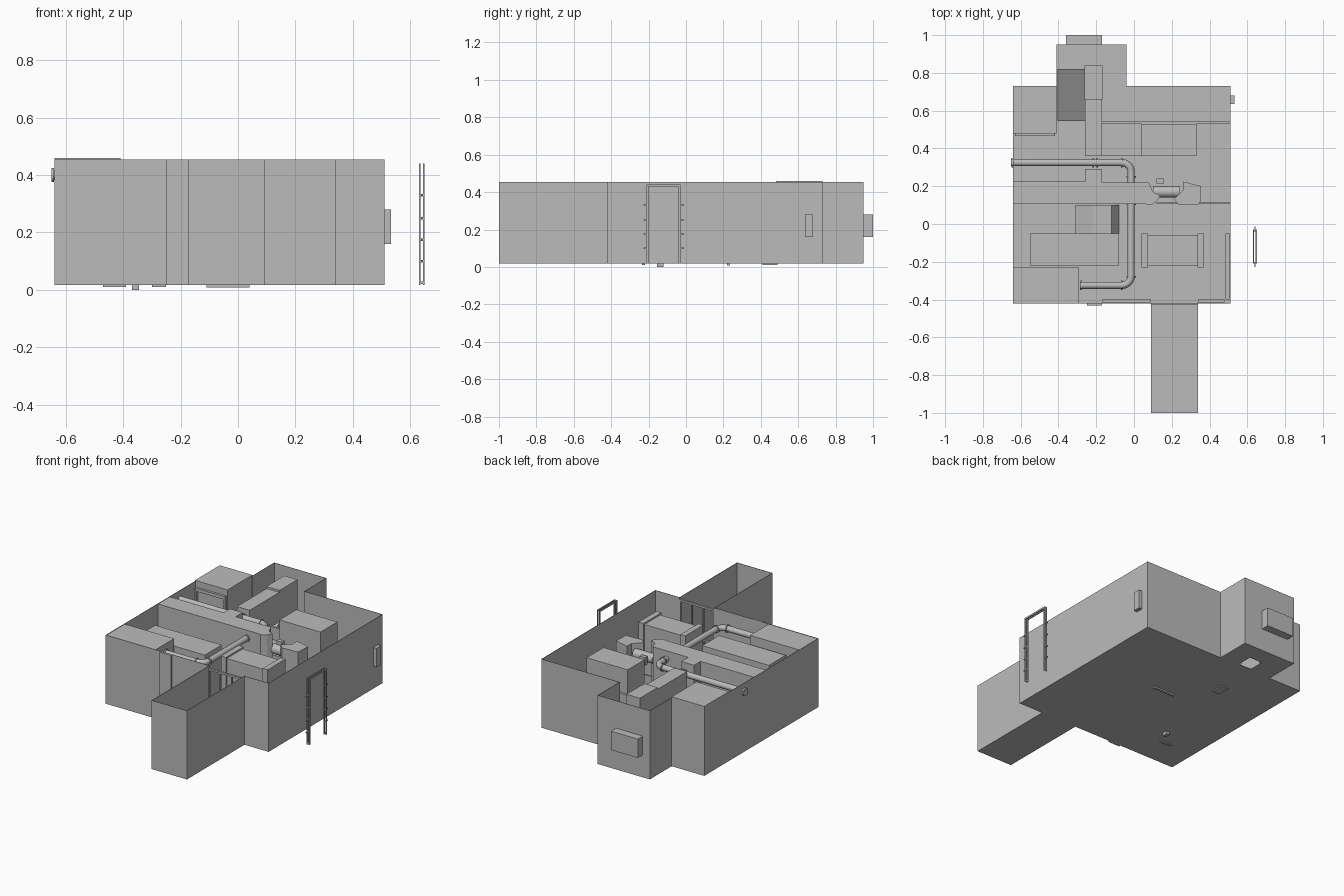
import bpy, bmesh, math
from mathutils import Vector

cube = bpy.data.objects.get("Cube")
if cube:
    bpy.data.objects.remove(cube, do_unlink=True)

grey = bpy.data.materials.new("plain grey")
grey.use_nodes = True
colour = (0.5, 0.5, 0.5, 1)
grey.diffuse_color = colour
grey.node_tree.nodes["Principled BSDF"].inputs["Base Color"].default_value = colour

FLOOR, TOP = 0.017, 0.455


def finish(name, bm):
    bmesh.ops.recalc_face_normals(bm, faces=bm.faces)
    mesh = bpy.data.meshes.new(name)
    bm.to_mesh(mesh)
    bm.free()
    mesh.materials.append(grey)
    ob = bpy.data.objects.new(name, mesh)
    bpy.context.collection.objects.link(ob)
    return ob


def prism(name, points, z0, z1, open_top=False):
    """Extrude a plan outline between two heights."""
    bm = bmesh.new()
    base = bm.faces.new([bm.verts.new((x, y, z0)) for x, y in points])
    res = bmesh.ops.extrude_face_region(bm, geom=[base], use_keep_orig=True)
    moved = [v for v in res["geom"] if isinstance(v, bmesh.types.BMVert)]
    bmesh.ops.translate(bm, verts=moved, vec=(0, 0, z1 - z0))
    if open_top:
        lid = [f for f in res["geom"] if isinstance(f, bmesh.types.BMFace)]
        bmesh.ops.delete(bm, geom=lid, context="FACES_ONLY")
    return finish(name, bm)


def box(name, x0, x1, y0, y1, z0=FLOOR, z1=TOP):
    return prism(name, [(x0, y0), (x1, y0), (x1, y1), (x0, y1)], z0, z1)


def cylinder(name, centre, axis, radius, length):
    bm = bmesh.new()
    bmesh.ops.create_cone(bm, cap_ends=True, segments=16, radius1=radius,
                          radius2=radius, depth=length)
    turn = Vector((0, 0, 1)).rotation_difference(Vector(axis)).to_matrix()
    bmesh.ops.rotate(bm, verts=bm.verts, matrix=turn)
    bmesh.ops.translate(bm, verts=bm.verts, vec=centre)
    return finish(name, bm)


def wedge(name, corners, heights):
    """Ramp over a four-cornered plan, with a height for each corner."""
    bm = bmesh.new()
    low = [bm.verts.new((x, y, FLOOR)) for x, y in corners]
    high = [bm.verts.new((x, y, h)) for (x, y), h in zip(corners, heights)]
    bm.faces.new(low)
    bm.faces.new(high)
    for i in range(4):
        j = (i + 1) % 4
        bm.faces.new([low[i], low[j], high[j], high[i]])
    return finish(name, bm)


# Open-topped shell: room, back alcove and front corridor
outline = [(.34, -.42), (.51, -.42), (.51, .73), (-.04, .73), (-.04, .95),
           (-.41, .95), (-.41, .73), (-.64, .73), (-.64, -.42), (.09, -.42),
           (.09, -1), (.34, -1)]
shell = prism("room_shell", outline, FLOOR, TOP, open_top=True)
bm = bmesh.new()
bm.from_mesh(shell.data)
if min(bm.faces, key=lambda f: f.calc_center_median().z).normal.z > 0:
    bmesh.ops.reverse_faces(bm, faces=bm.faces)
bm.to_mesh(shell.data)
bm.free()
solid = shell.modifiers.new("thickness", "SOLIDIFY")
solid.thickness = 0.004
solid.offset = -1

# Shaft hole through the alcove floor
cutter = box("shaft_cutter", -.26, -.17, .74, .84, -.1, .1)
cutter.hide_render = True
cutter.hide_viewport = True
cutter.display_type = "WIRE"
cut = shell.modifiers.new("shaft", "BOOLEAN")
cut.object = cutter
cut.operation = "DIFFERENCE"

# Large blocks inside the room
box("corner_room", -.64, -.41, .48, .73, FLOOR, .46)
box("front_corner_room", -.638, -.29, -.418, -.23, FLOOR, .453)
box("left_block", -.55, -.08, -.22, -.05, FLOOR, .40)
box("back_block", .04, .33, .36, .53, FLOOR, .435)
box("back_shelf", -.17, .04, .36, .53, FLOOR, .2)
box("back_divider", -.17, .508, .53, .545, FLOOR, .28)
box("middle_block", .05, .36, -.22, -.06, FLOOR, .42)
for side, x in (("right", .04), ("left", .335)):
    box("middle_block_frame_" + side, x, x + .035, -.23, -.05, FLOOR, .43)

# Overhead duct
box("duct", -.26, -.17, .36, .66, .25, .44)
box("duct_end", -.262, -.168, .66, .84, .25, .453)

# Partition with a broken end
partition = [(-.638, .105), (.06, .105), (.09, .10), (.12, .12), (.14, .15),
             (.10, .17), (.08, .22), (-.17, .22), (-.17, .29), (-.26, .29),
             (-.26, .225), (-.638, .225)]
prism("partition_wall", partition, FLOOR, .453)
prism("partition_remnant", [(.21, .13), (.24, .10), (.35, .105), (.355, .20),
                            (.26, .225), (.26, .18)], FLOOR, .41)
box("partition_low_wall", .12, .508, .105, .115, FLOOR, .2)
cylinder("partition_tank", (.17, .17, .35), (1, 0, 0), .03, .14)
box("tank_valve", .12, .16, .215, .24, .33, .38)

# Low linings along the front and left walls
box("front_lining", -.17, .09, -.416, -.40, FLOOR, .12)
box("front_lining_end", .34, .48, -.416, -.40, FLOOR, .12)
box("side_lining", .485, .506, -.40, -.05, FLOOR, .12)

# Ramps
wedge("alcove_ramp", [(-.405, .545), (-.26, .545), (-.26, .82), (-.405, .82)],
      [.03, .03, .19, .19])
wedge("step_ramp", [(-.31, -.05), (-.22, -.05), (-.22, .10), (-.31, .10)],
      [.03, .09, .09, .03])
box("step_platform", -.22, -.12, -.05, .10, FLOOR, .09)
wedge("steep_ramp", [(-.12, -.05), (-.08, -.05), (-.08, .10), (-.12, .10)],
      [.09, .03, .03, .09])

# Shutter frame on the corner room
for x in (-.63, -.43):
    box("shutter_post", x, x + .012, .465, .48, FLOOR, .41)
box("shutter_lintel", -.63, -.418, .465, .48, .40, .42)

# Doorway frame between room and corridor
for x in (.093, .17, .25, .33):
    box("doorway_post", x, x + .008, -.43, -.418, FLOOR, .44)
for z in (.22, .43):
    box("doorway_rail", .093, .338, -.43, -.418, z, z + .012)

# Bent pipe with flanges
PIPE_Z, BEND = .40, .05
path = [(-.65, .325), (-.065, .325)]
path += [(-.065 + BEND * math.sin(t * math.pi / 12),
          .275 + BEND * math.cos(t * math.pi / 12)) for t in range(1, 7)]
path += [(-.065 + BEND * math.cos(t * math.pi / 12),
          -.275 - BEND * math.sin(t * math.pi / 12)) for t in range(7)]
path.append((-.285, -.325))
curve = bpy.data.curves.new("pipe", "CURVE")
curve.dimensions = "3D"
curve.bevel_depth = .019
curve.bevel_resolution = 3
curve.use_fill_caps = True
spline = curve.splines.new("POLY")
spline.points.add(len(path) - 1)
for point, (x, y) in zip(spline.points, path):
    point.co = (x, y, PIPE_Z, 1)
curve.materials.append(grey)
pipe = bpy.data.objects.new("pipe", curve)
bpy.context.collection.objects.link(pipe)
for x, y in ((-.645, .325), (-.215, .325), (-.195, .325), (-.065, .325),
             (-.065, -.325), (-.28, -.325)):
    cylinder("pipe_flange", (x, y, PIPE_Z), (1, 0, 0), .025, .008)
for y in (.25, .105, -.28):
    cylinder("pipe_flange", (-.015, y, PIPE_Z), (0, 1, 0), .025, .008)

# Boxes and pillar outside the walls
box("back_wall_box", -.36, -.17, .95, 1.0, .16, .28)
box("side_wall_box", .51, .533, .635, .68, .16, .28)
box("front_pillar", -.25, -.17, -.432, -.42)

# Freestanding ladder frame
for y, out in ((-.205, -1), (-.035, 1)):
    for x in (.633, .647):
        box("ladder_post", x - .003, x + .003, y - .005, y + .005, FLOOR, .437)
    for z in (.025, .10, .175, .25, .33):
        box("ladder_rung", .633, .647, y - .004, y + .004, z - .004, z + .004)
        if z > .05:
            ends = sorted((y, y + out * .023))
            box("ladder_peg", .637, .643, ends[0], ends[1], z - .003, z + .003)
for x in (.633, .647):
    box("ladder_top", x - .003, x + .003, -.21, -.03, .43, .44)

# Small plates under the floor
for x0, x1, y0, y1, z in ((-.11, .04, .22, .235, .008),
                          (-.37, -.345, -.155, -.12, 0),
                          (-.47, -.39, -.235, -.22, .01),
                          (-.30, -.25, .41, .49, .01)):
    box("floor_plate", x0, x1, y0, y1, z, FLOOR + .001)

# Smooth the round parts
bpy.ops.object.select_all(action="DESELECT")
for ob in bpy.data.objects:
    if ob.name.startswith(("pipe_flange", "partition_tank")):
        ob.select_set(True)
        bpy.context.view_layer.objects.active = ob
bpy.ops.object.shade_smooth_by_angle()
